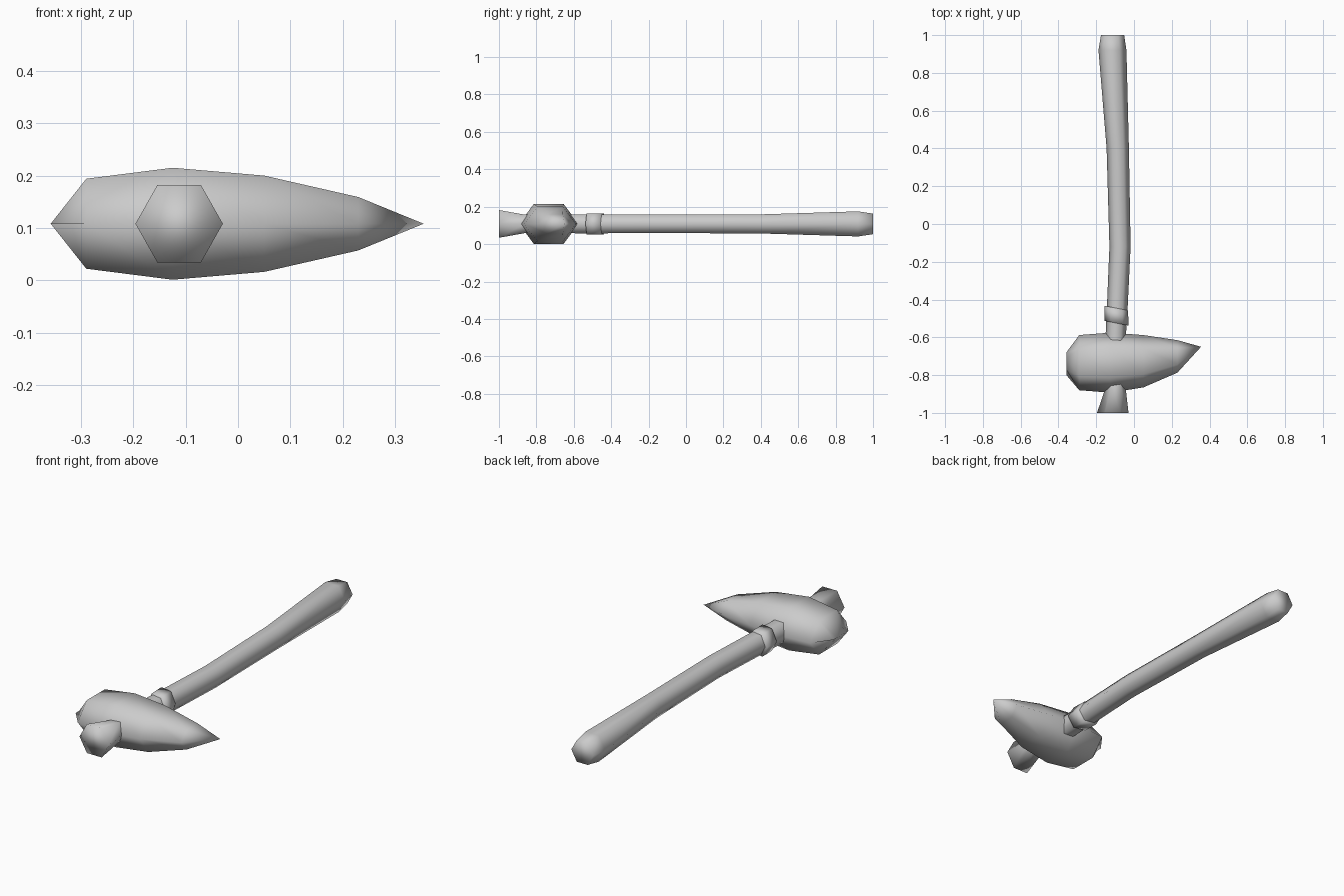
import bpy, bmesh, math
from mathutils import Vector

cube = bpy.data.objects.get("Cube")
if cube:
    bpy.data.objects.remove(cube, do_unlink=True)

MID_Z = 0.108

grey = bpy.data.materials.new("plain grey")
grey.use_nodes = True
colour = (0.6, 0.6, 0.6, 1)
grey.diffuse_color = colour
grey.node_tree.nodes["Principled BSDF"].inputs["Base Color"].default_value = colour


def loft(name, sections, along, tilt=0.0):
    """Six-sided tube: each section is (position, side low, side high, half height)."""
    bm = bmesh.new()
    rings = []
    for pos, low, high, height in sections:
        mid, half = (low + high) / 2, (high - low) / 2
        ring = []
        for i in range(6):
            a = i * math.pi / 3
            side = half * math.cos(a)
            z = MID_Z + height * math.sin(a) / math.sin(math.pi / 3)
            p = pos + tilt * side
            co = (p, mid + side, z) if along == "x" else (mid + side, p, z)
            ring.append(bm.verts.new(Vector(co)))
        rings.append(ring)
    for a, b in zip(rings, rings[1:]):
        for i in range(6):
            j = (i + 1) % 6
            bm.faces.new((a[i], a[j], b[j], b[i]))
    bm.faces.new(rings[0])
    bm.faces.new(rings[-1])
    # Collapsed end sections become a ridge or a point
    bmesh.ops.remove_doubles(bm, verts=bm.verts[:], dist=0.0005)
    bmesh.ops.recalc_face_normals(bm, faces=bm.faces[:])
    for f in bm.faces:
        f.smooth = True
    mesh = bpy.data.meshes.new(name)
    bm.to_mesh(mesh)
    bm.free()
    mesh.materials.append(grey)
    obj = bpy.data.objects.new(name, mesh)
    bpy.context.collection.objects.link(obj)
    return obj


# Stone head: blunt ridge at one end, point at the other
loft("stone_head", [
    (-0.358, -0.80, -0.68, 0.0),
    (-0.29, -0.88, -0.588, 0.086),
    (-0.125, -0.893, -0.575, 0.107),
    (0.05, -0.865, -0.588, 0.092),
    (0.23, -0.787, -0.615, 0.051),
    (0.355, -0.65, -0.65, 0.0),
], "x")

# Slightly bent shaft running through the head and flaring at the front
loft("handle", [
    (-1.0, -0.196, -0.029, 0.074),
    (-0.86, -0.148, -0.045, 0.049),
    (-0.58, -0.150, -0.042, 0.050),
    (-0.43, -0.143, -0.033, 0.050),
    (-0.12, -0.130, -0.018, 0.049),
    (0.40, -0.145, -0.027, 0.051),
    (0.92, -0.188, -0.040, 0.067),
    (1.0, -0.175, -0.052, 0.055),
], "y")

# Tilted binding around the shaft behind the head
loft("binding", [
    (-0.525, -0.155, -0.028, 0.056),
    (-0.445, -0.157, -0.032, 0.056),
], "y", tilt=-0.2)
